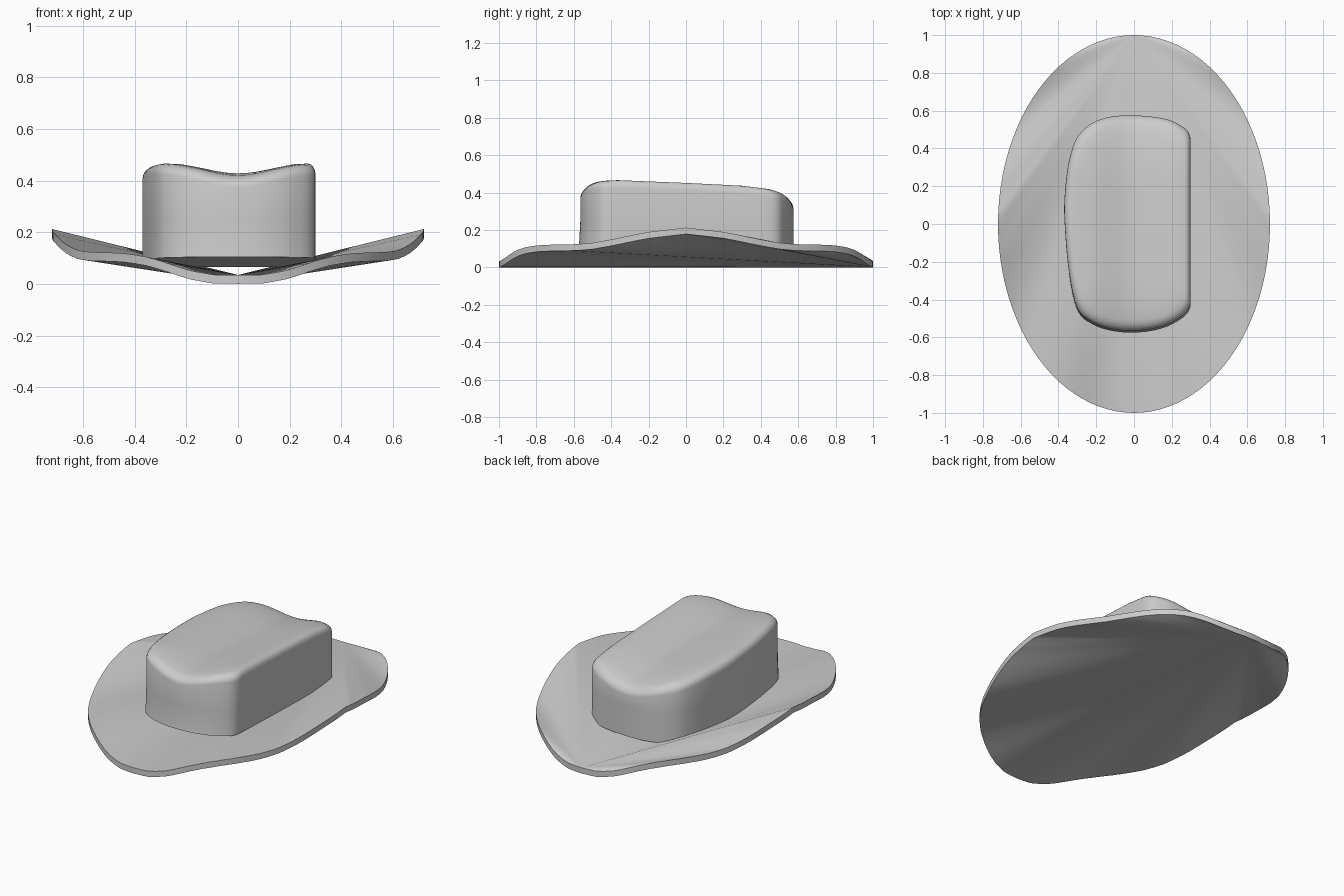
import bpy, bmesh, math
from mathutils import Vector

if "Cube" in bpy.data.objects:
    bpy.data.objects.remove(bpy.data.objects["Cube"])


def finish(name, bm, angle):
    bmesh.ops.recalc_face_normals(bm, faces=bm.faces)
    me = bpy.data.meshes.new(name)
    bm.to_mesh(me)
    bm.free()
    ob = bpy.data.objects.new(name, me)
    bpy.context.collection.objects.link(ob)
    bpy.ops.object.select_all(action='DESELECT')
    bpy.context.view_layer.objects.active = ob
    ob.select_set(True)
    bpy.ops.object.shade_smooth_by_angle(angle=math.radians(angle))
    return ob


def lerp_table(table, v):
    for (a, p), (b, q) in zip(table, table[1:]):
        if v <= b:
            return p + (q - p) * (v - a) / (b - a)
    return table[-1][1]


def bridge(bm, a, b):
    n = len(a)
    for i in range(n):
        bm.faces.new((a[i], a[(i + 1) % n], b[(i + 1) % n], b[i]))


# Brim: elliptical wavy rim, skinned as a fan from the back point
RIM = [(0, .035), (8, .036), (16, .055), (24.6, .09), (31, .109), (38, .119),
       (44, .122), (54, .124), (60, .132), (66, .148), (78, .189), (90, .213)]
N = 96
bm = bmesh.new()
top, bot = [], []
for i in range(N):
    t = 2 * math.pi * i / N
    x, y = .72 * math.sin(t), math.cos(t)
    z = lerp_table(RIM, math.degrees(math.asin(min(1, abs(x) / .72))))
    top.append(bm.verts.new((x, y, z)))
    bot.append(bm.verts.new((x, y, z - .034)))
bridge(bm, top, bot)
for ring in (top, bot):
    for i in range(1, N - 1):
        bm.faces.new((ring[0], ring[i], ring[i + 1]))
finish("brim", bm, 35)

# Crown outline: rounded on the left, flat on the right
OUTLINE = [(0, .575), (.15, .56), (.24, .525), (.298, .46), (.3, .25), (.3, 0),
           (.3, -.25), (.298, -.43), (.22, -.51), (.12, -.55), (0, -.565),
           (-.12, -.555), (-.22, -.52), (-.3, -.445), (-.345, -.25), (-.367, 0),
           (-.367, .15), (-.345, .33), (-.3, .46), (-.22, .535), (-.12, .568)]


def spline(pts, steps):
    out, n = [], len(pts)
    for i in range(n):
        p0, p1, p2, p3 = (Vector(pts[(i + k) % n]) for k in (-1, 0, 1, 2))
        for s in range(steps):
            u = s / steps
            out.append(.5 * (2 * p1 + (p2 - p0) * u
                             + (2 * p0 - 5 * p1 + 4 * p2 - p3) * u * u
                             + (3 * p1 - p0 - 3 * p2 + p3) * u ** 3))
    return [Vector((min(p.x, .3), p.y)) for p in out]


# Top surface: slopes to the back, with a lengthwise crease
def top_z(x, y):
    ridge = lerp_table([(-.6, .45), (-.5, .46), (-.37, .467), (0, .452),
                        (.3, .437), (.45, .418), (.6, .385)], y)
    return ridge - .038 * (1 + math.cos(math.pi * min(1, abs(x) / .26))) / 2


ring_pts = spline(OUTLINE, 4)
bm = bmesh.new()


def ring(scale, zf, flare=0):
    vs = []
    for p in ring_pts:
        x, y = p.x * scale, p.y * scale
        if y < -.3:
            y -= flare
        vs.append(bm.verts.new((x, y, zf(x, y))))
    return vs


def base_z(x, y):
    return .105 - .04 * (y + .57) / 1.15


rings = [ring(1, base_z, .01),
         ring(1, lambda x, y: base_z(x, y) + .03, .006),
         ring(1, lambda x, y: .25)]
# Rounded shoulder, then concentric rings over the top
for a in (0, 22, 45, 68, 90):
    r = math.radians(a)
    drop = .04 * (1 - math.sin(r))
    rings.append(ring(1 - .1 * (1 - math.cos(r)), lambda x, y: top_z(x, y) - drop))
for s in (.8, .65, .5, .35, .2, .08):
    rings.append(ring(s, top_z))
for a, b in zip(rings, rings[1:]):
    bridge(bm, a, b)
bm.faces.new(rings[-1])
bm.faces.new(rings[0])
finish("crown", bm, 50)
